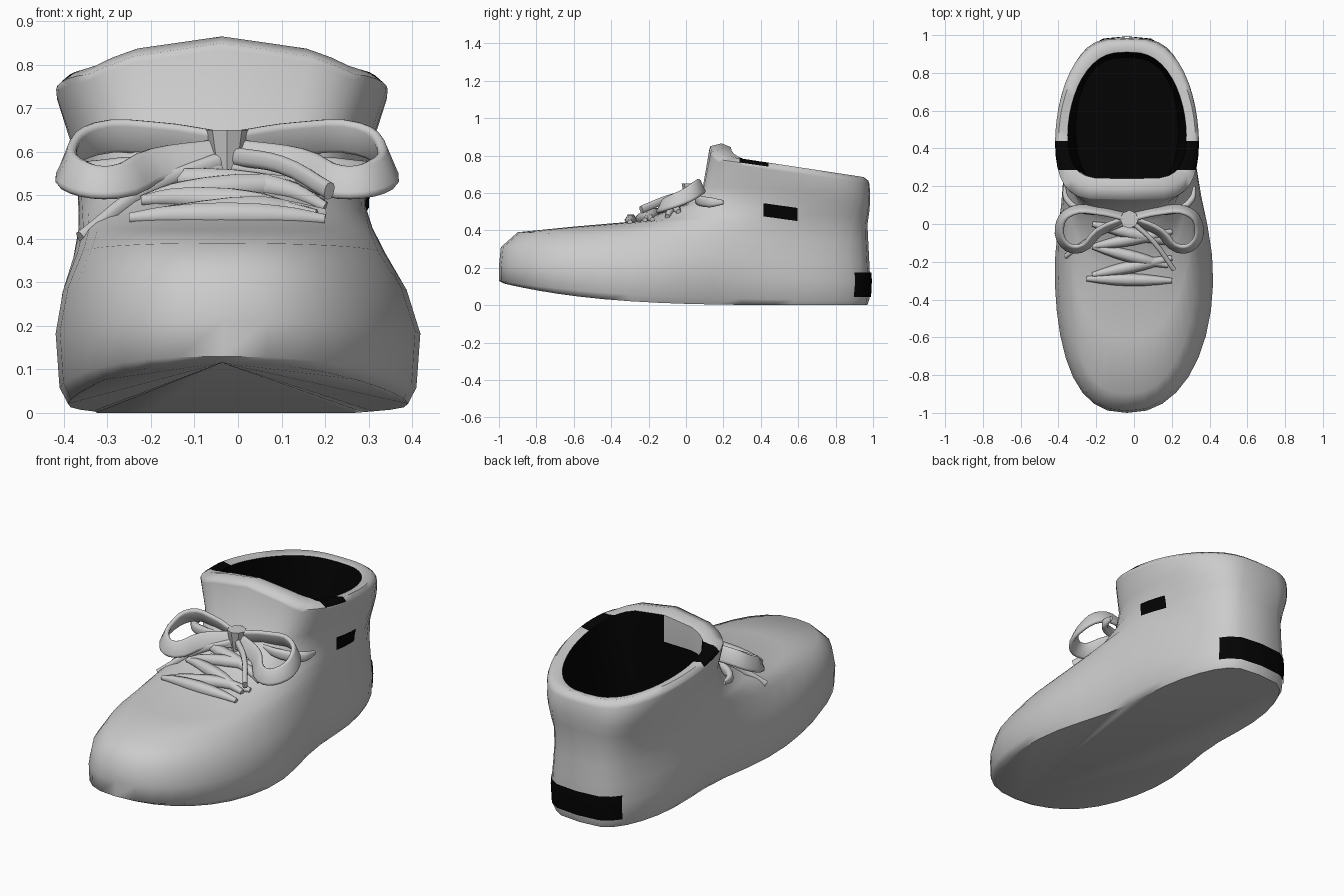
import bpy, bmesh, math
from mathutils import Vector
from mathutils.bvhtree import BVHTree

if "Cube" in bpy.data.objects:
    bpy.data.objects.remove(bpy.data.objects["Cube"])


def make_material(name, value):
    mat = bpy.data.materials.new(name)
    mat.use_nodes = True
    colour = (value, value, value, 1)
    mat.diffuse_color = colour
    mat.node_tree.nodes["Principled BSDF"].inputs["Base Color"].default_value = colour
    return mat


GREY = make_material("light grey", 0.6)
BLACK = make_material("black", 0.001)
SIDES = 40
CENTRE = -.037


def finish(obj, angle=60):
    bpy.ops.object.select_all(action="DESELECT")
    obj.select_set(True)
    bpy.context.view_layer.objects.active = obj
    bpy.ops.object.shade_smooth_by_angle(angle=math.radians(angle))


def add_object(name, bm, *mats):
    mesh = bpy.data.meshes.new(name)
    bm.to_mesh(mesh)
    bm.free()
    for mat in mats:
        mesh.materials.append(mat)
    obj = bpy.data.objects.new(name, mesh)
    bpy.context.collection.objects.link(obj)
    return obj


def ring(bm, front, back, widths, powers, bend, shift=0, waist=0, crown=0):
    """Closed egg-shaped loop from a front (y, z) to a back (y, z)."""
    verts = []
    for i in range(SIDES):
        a = math.tau * i / SIDES
        u = (1 - math.cos(a)) / 2
        s = math.sin(a)
        power = powers[0] + (powers[1] - powers[0]) * u
        width = widths[0] + (widths[1] - widths[0]) * u
        width -= waist * math.exp(-((u - .62) / .16) ** 2)
        side = width * math.copysign(abs(s) ** power, s)
        y = front[0] + (back[0] - front[0]) * u
        z = back[1] + (front[1] - back[1]) * (1 - u) ** bend
        if u < .3:
            z += crown * max(0, 1 - (side / .3) ** 2)
        lean = shift * 6.75 * u * (1 - u) ** 2
        verts.append(bm.verts.new((CENTRE + side + lean, y, z)))
    return verts


# Shoe body: loops from the sole, over the toe, up to the collar and inside
OUTER = [
    ((-.97, .115), (.97, 0), (.45, .33), (.83, .55), 4, .037, .06),
    ((-1, .13), (.98, .03), (.47, .35), (.83, .55), 3, .037, .06),
    ((-1, .21), (.985, .13), (.48, .355), (.83, .55), 1, .037, .04),
    ((-.99, .31), (.98, .23), (.445, .345), (.83, .55), 1, .03, .02),
    ((-.9, .39), (.975, .33), (.38, .335), (.8, .55), 1, .02),
    ((-.6, .42), (.97, .43), (.345, .33), (.75, .55), 1, .01),
    ((-.25, .45), (.98, .5), (.335, .325), (.7, .55), 1),
    ((.0, .54), (.985, .56), (.34, .325), (.6, .55), 1),
    ((.09, .63), (.985, .6), (.365, .325), (.45, .58), 1),
    ((.125, .77), (.98, .65), (.425, .32), (.4, .62), 1, 0, 0, .065),
]
RIM = [
    ((.13, .785), (.975, .665), (.43, .315), (.4, .64), 1, 0, 0, .065),
    ((.19, .8), (.95, .685), (.41, .295), (.4, .66), 1, 0, 0, .065),
    ((.24, .785), (.91, .675), (.36, .25), (.4, .7), 1, 0, 0, .06),
]
INNER = [
    ((.24, .7), (.9, .62), (.345, .25), (.4, .7), 1),
    ((.2, .35), (.88, .3), (.29, .25), (.5, .68), 1),
]
bm = bmesh.new()
loops = [ring(bm, *row) for row in OUTER + RIM + INNER]
first_rim, first_inner = len(OUTER), len(OUTER + RIM) - 1
rim_mark = 2
for level, (low, high) in enumerate(zip(loops, loops[1:])):
    for i in range(SIDES):
        j = (i + 1) % SIDES
        face = bm.faces.new((low[i], low[j], high[j], high[i]))
        mid = face.calc_center_median()
        if first_rim <= level < first_inner:
            face.material_index = rim_mark
        elif level >= first_inner:
            tongue = level == first_inner and mid.y < .27 and mid.x < 0
            face.material_index = 0 if tongue else 1
bm.faces.new(list(reversed(loops[0])))
bm.faces.new(loops[-1]).material_index = 1

# Black bands across the rim, cut cleanly at their front and back edges
BAND = (.285, .44)
for y in BAND:
    rim = [f for f in bm.faces if f.material_index == rim_mark]
    parts = rim + list({e for f in rim for e in f.edges}) + list({v for f in rim for v in f.verts})
    bmesh.ops.bisect_plane(bm, geom=parts, plane_co=(0, y, 0), plane_no=(0, 1, 0))
for face in bm.faces:
    if face.material_index == rim_mark:
        face.material_index = int(BAND[0] < face.calc_center_median().y < BAND[1])
bmesh.ops.recalc_face_normals(bm, faces=bm.faces)
surface = BVHTree.FromBMesh(bm)
finish(add_object("shoe_body", bm, GREY, BLACK))


def decal(name, corner, across, up, direction, columns=24, lines=8):
    """Thin patch projected onto the shoe body."""
    corner, across, up, direction = map(Vector, (corner, across, up, direction))
    patch = bmesh.new()
    rows = []
    for r in range(lines + 1):
        row = []
        for c in range(columns + 1):
            start = corner + across * c / columns + up * r / lines
            hit = surface.ray_cast(start, direction)[0]
            row.append(patch.verts.new(hit - direction * .009))
        rows.append(row)
    for a, b in zip(rows, rows[1:]):
        for c in range(columns):
            patch.faces.new((a[c], a[c + 1], b[c + 1], b[c]))
    finish(add_object(name, patch, BLACK))


# Black patches on the heel and the left side
decal("heel_patch", (-.25, 2, .045), (.43, 0, 0), (0, 0, .13), (0, -1, 0))
decal("side_patch", (2, .415, .475), (0, .18, -.025), (0, 0, .07), (-1, 0, 0))


def ribbon(name, points, height, thickness, taper=False, tilt=0):
    """Smooth lace along a path."""
    curve = bpy.data.curves.new(name, "CURVE")
    curve.dimensions = "3D"
    curve.twist_mode = "Z_UP"
    curve.extrude = height
    curve.bevel_depth = thickness
    curve.bevel_resolution = 1
    curve.resolution_u = 4
    curve.use_fill_caps = True
    spline = curve.splines.new("BEZIER")
    last = len(points) - 1
    spline.bezier_points.add(last)
    for i, (bp, co) in enumerate(zip(spline.bezier_points, points)):
        bp.co = co
        bp.handle_left_type = bp.handle_right_type = "AUTO"
        bp.tilt = tilt
        if taper:
            bp.radius = .4 + .6 * math.sin(math.pi * i / last)
    curve.materials.append(GREY)
    obj = bpy.data.objects.new(name, curve)
    bpy.context.collection.objects.link(obj)
    bpy.ops.object.select_all(action="DESELECT")
    obj.select_set(True)
    bpy.context.view_layer.objects.active = obj
    bpy.ops.object.convert(target="MESH")
    finish(bpy.context.object)


def lace(name, start, end):
    """Lace lying on the top of the foot between two (x, y) points."""
    points = []
    for i in range(7):
        p = Vector(start).lerp(Vector(end), i / 6)
        hit = surface.ray_cast(Vector((p.x, p.y, 2)), Vector((0, 0, -1)))[0]
        points.append(hit + Vector((0, 0, .008)))
    ribbon(name, points, 0, .034, True)


# Crossed laces
lace("front_lace", (-.25, -.29), (.2, -.3))
lace("cross_lace_1", (-.22, -.27), (.2, -.18))
lace("cross_lace_2", (.18, -.22), (-.22, -.12))
lace("cross_lace_3", (-.22, -.12), (.2, -.04))
lace("cross_lace_4", (.2, -.1), (-.22, .0))

# Bow: mirrored loops, side laces and two loose ends
BOW_X = -.025
LOOP = [(.02, .04, .61), (.16, .07, .63), (.3, .07, .63), (.365, .0, .585),
        (.34, -.11, .54), (.26, -.13, .53), (.16, -.04, .57), (.02, .02, .59)]
for side, sign in (("left", 1), ("right", -1)):
    ribbon(side + "_bow_loop", [(BOW_X + sign * x, y, z) for x, y, z in LOOP],
           .03, .012, False, .45 * sign)
    ribbon(side + "_side_lace", [(BOW_X + sign * x, y, z) for x, y, z in
           ((.1, .06, .58), (.24, .07, .56), (.33, .13, .55), (.345, .2, .55))], .012, .018, True)
ribbon("right_lace_end", [(-.04, .01, .58), (-.2, -.06, .52), (-.36, -.17, .4)], .006, .013)
ribbon("left_lace_end", [(-.01, .01, .59), (.1, -.09, .57), (.21, -.24, .51)], .008, .013)

# Knot
knot = bmesh.new()
bmesh.ops.create_cone(knot, cap_ends=True, segments=8, radius1=.025, radius2=.048, depth=.12)
bmesh.ops.translate(knot, verts=knot.verts, vec=(BOW_X, .025, .59))
finish(add_object("bow_knot", knot, GREY), 40)
